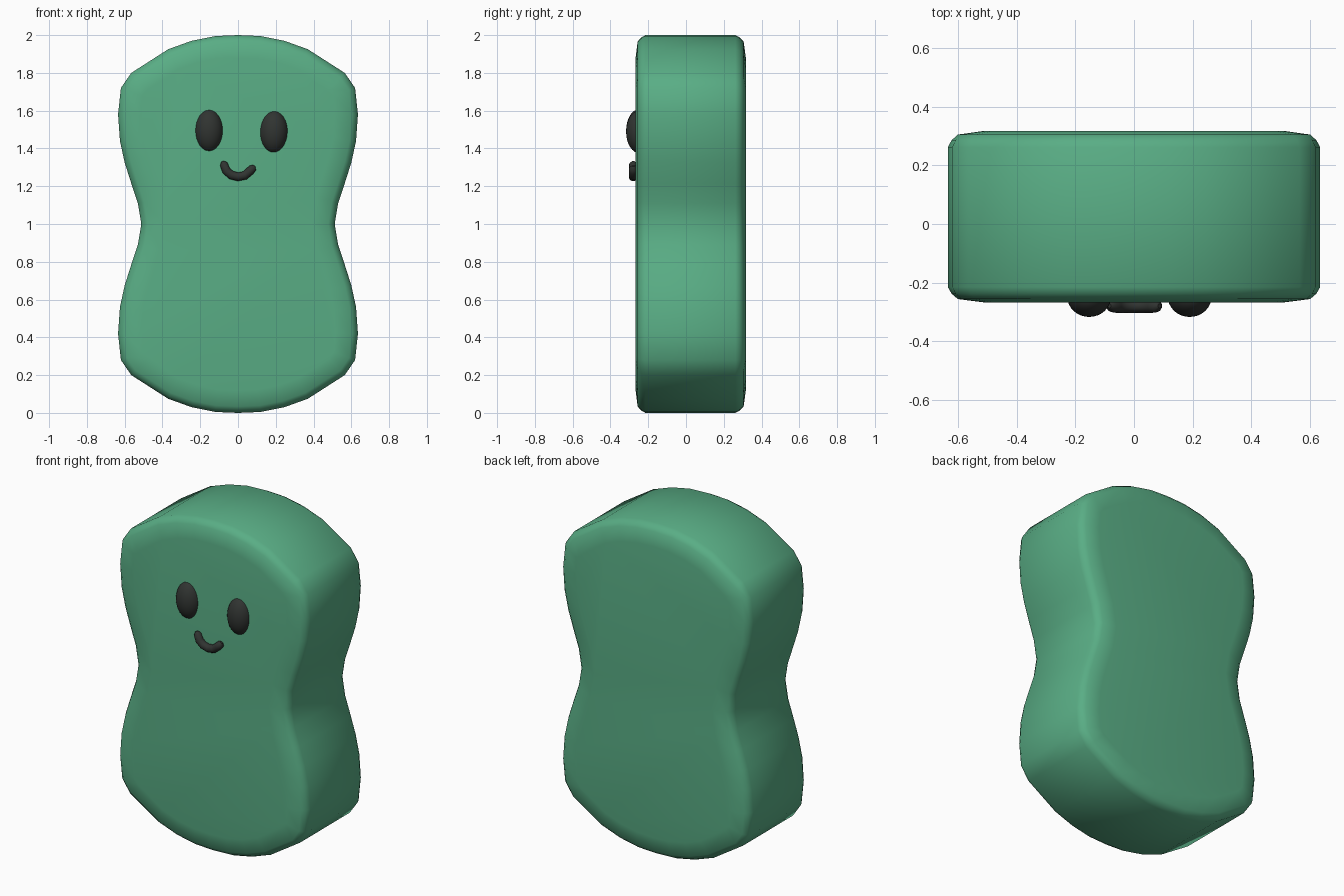
import bpy, bmesh, math
from mathutils import Vector

if "Cube" in bpy.data.objects:
    bpy.data.objects.remove(bpy.data.objects["Cube"])


def material(name, color):
    m = bpy.data.materials.new(name)
    m.diffuse_color = (*color, 1)
    m.use_nodes = True
    m.node_tree.nodes["Principled BSDF"].inputs["Base Color"].default_value = m.diffuse_color
    return m


GREEN = material("green", (0.10, 0.42, 0.235))
DARK = material("dark", (0.03, 0.034, 0.031))


def add_object(name, bm, mat):
    mesh = bpy.data.meshes.new(name)
    bmesh.ops.recalc_face_normals(bm, faces=bm.faces)
    for f in bm.faces:
        f.smooth = True
    bm.to_mesh(mesh)
    bm.free()
    mesh.materials.append(mat)
    obj = bpy.data.objects.new(name, mesh)
    bpy.context.collection.objects.link(obj)
    return obj


# Body outline: one quarter (x, height above the waist), mirrored twice
quarter = [(0, 1.0), (0.12, 0.995), (0.245, 0.97), (0.37, 0.925), (0.565, 0.80), (0.62, 0.72),
           (0.635, 0.58), (0.625, 0.44), (0.60, 0.325), (0.565, 0.215), (0.53, 0.11), (0.512, 0)]
half = quarter + [(x, -z) for x, z in quarter[-2::-1]]
outline = [Vector(p) for p in half + [(-x, z) for x, z in half[-2:0:-1]]]
n = len(outline)


def inset(i, d):
    a = (outline[i] - outline[i - 1]).normalized()
    b = (outline[(i + 1) % n] - outline[i]).normalized()
    t = (a + b).normalized()
    return outline[i] + d * Vector((t.y, -t.x))


# Body: stacked outline loops with rounded front and back rims
bm = bmesh.new()
rings = []
for y, d in [(-0.267, 0.12), (-0.256, 0.034), (-0.238, 0.013), (-0.215, 0.0),
             (0.262, 0.0), (0.286, 0.013), (0.305, 0.034), (0.317, 0.12)]:
    pts = [inset(i, d) for i in range(n)]
    rings.append([bm.verts.new((p.x, y, 1 + p.y)) for p in pts])
for r, s in zip(rings, rings[1:]):
    for i in range(n):
        j = (i + 1) % n
        bm.faces.new((r[i], r[j], s[j], s[i]))
bm.faces.new(rings[0])
bm.faces.new(rings[-1])
add_object("body", bm, GREEN)

# Eyes: flattened ovals half sunk into the face
for name, x, z, tilt in [("left_eye", -0.153, 1.495, 0), ("right_eye", 0.19, 1.488, 2)]:
    bm = bmesh.new()
    bmesh.ops.create_uvsphere(bm, u_segments=32, v_segments=16, radius=1)
    eye = add_object(name, bm, DARK)
    eye.scale = (0.075, 0.07, 0.113)
    eye.location = (x, -0.247, z)
    eye.rotation_euler.y = math.radians(tilt)

# Mouth: round tube along a smile, narrowed at both tips
path = [(-0.084, 1.331, 0.3), (-0.076, 1.318, 0.9), (-0.062, 1.282, 1), (-0.035, 1.259, 1),
        (0, 1.25, 1), (0.036, 1.257, 1), (0.063, 1.28, 1), (0.079, 1.297, 0.9), (0.087, 1.308, 0.3)]
curve = bpy.data.curves.new("mouth", "CURVE")
curve.dimensions = "3D"
curve.bevel_depth = 0.024
curve.bevel_resolution = 3
curve.use_fill_caps = True
spline = curve.splines.new("POLY")
spline.points.add(len(path) - 1)
for p, (x, z, r) in zip(spline.points, path):
    p.co = (x, -0.279, z, 1)
    p.radius = r
spline.use_smooth = True
curve.materials.append(DARK)
bpy.context.collection.objects.link(bpy.data.objects.new("mouth", curve))
